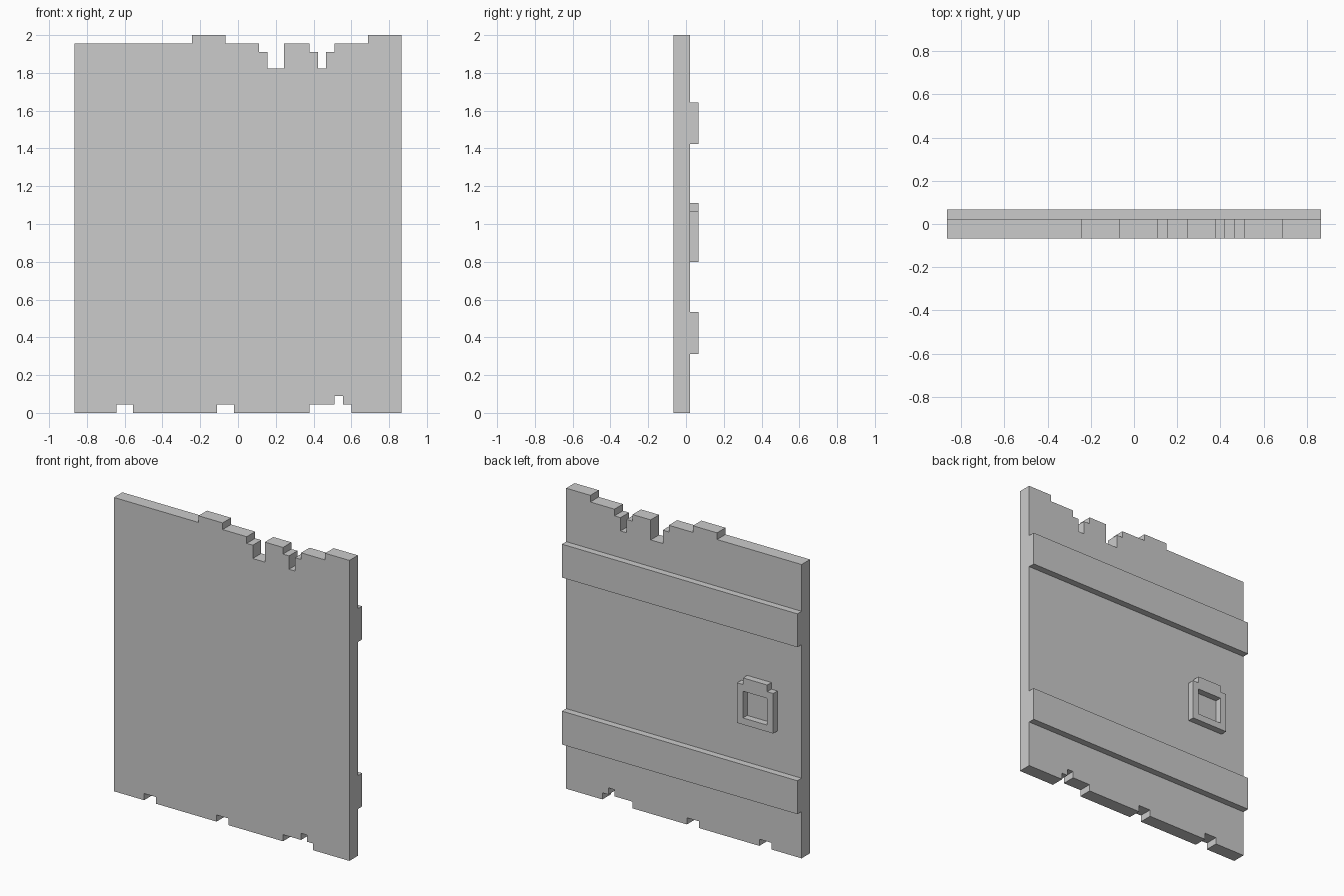
import bpy, bmesh

if "Cube" in bpy.data.objects:
    bpy.data.objects.remove(bpy.data.objects["Cube"])

U = 2 / 45            # the whole model sits on a 39 x 3 x 45 unit grid
X0, Y0 = -19.5, -1.5  # grid origin, keeps the model centred


def slab(name, profile, y_front, y_back):
    """Extrude a closed (x, z) profile, given in grid units, along y."""
    bm = bmesh.new()
    verts = [bm.verts.new(((x + X0) * U, (y_front + Y0) * U, z * U)) for x, z in profile]
    face = bm.faces.new(verts)
    ext = bmesh.ops.extrude_face_region(bm, geom=[face])
    moved = [g for g in ext["geom"] if isinstance(g, bmesh.types.BMVert)]
    bmesh.ops.translate(bm, verts=moved, vec=(0, (y_back - y_front) * U, 0))
    bmesh.ops.recalc_face_normals(bm, faces=bm.faces)
    mesh = bpy.data.meshes.new(name)
    bm.to_mesh(mesh)
    bm.free()
    obj = bpy.data.objects.new(name, mesh)
    bpy.context.collection.objects.link(obj)
    return obj


def rect(x1, x2, z1, z2):
    return [(x1, z1), (x2, z1), (x2, z2), (x1, z2)]


def stepped(runs):
    """Turn (x_start, x_end, height) runs into a stair-stepped line."""
    return [p for a, b, h in runs for p in ((a, h), (b, h))]


# Door panel with chipped top and bottom edges
bottom = stepped([(0, 5, 0), (5, 7, 1), (7, 17, 0), (17, 19, 1), (19, 28, 0),
                  (28, 31, 1), (31, 32, 2), (32, 33, 1), (33, 39, 0)])
top = stepped([(0, 14, 44), (14, 18, 45), (18, 22, 44), (22, 23, 43), (23, 25, 41),
               (25, 28, 44), (28, 29, 43), (29, 30, 41), (30, 31, 43),
               (31, 35, 44), (35, 39, 45)])
slab("door_panel", bottom + top[::-1], 0, 2)

# Horizontal battens across the back
for name, z in (("lower_batten", 7), ("upper_batten", 32)):
    slab(name, rect(0, 39, z, z + 5), 2, 3)

# Handle frame with a raised top and an open middle
handle = slab("handle_frame", [(4, 18), (10, 18), (10, 24), (9, 24),
                               (9, 25), (5, 25), (5, 24), (4, 24)], 2, 3)
cutter = slab("handle_cutter", rect(5, 9, 19, 23), 1, 4)
cutter.hide_render = True
cutter.hide_viewport = True
cut = handle.modifiers.new("opening", "BOOLEAN")
cut.operation = "DIFFERENCE"
cut.solver = "EXACT"
cut.object = cutter
